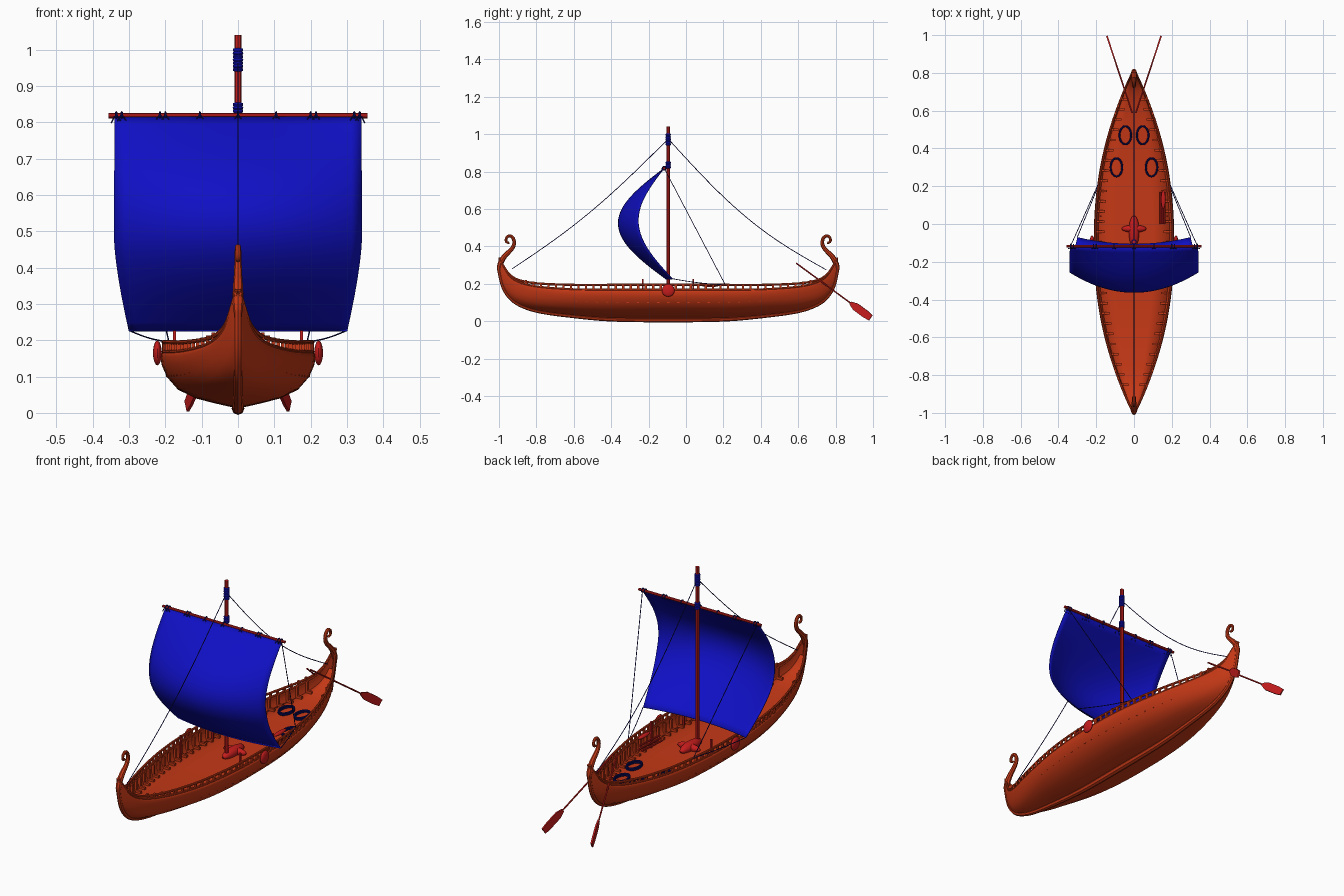
import bpy, bmesh, math
from mathutils import Vector, Matrix

if "Cube" in bpy.data.objects:
    bpy.data.objects.remove(bpy.data.objects["Cube"])

MID = -0.095      # hull centre and mast position along y
END = 0.905       # half length of hull


def material(name, rgb):
    m = bpy.data.materials.new(name)
    m.diffuse_color = (*rgb, 1)
    m.use_nodes = True
    m.node_tree.nodes["Principled BSDF"].inputs["Base Color"].default_value = (*rgb, 1)
    return m


WOOD = material("hull_wood", (0.56, 0.04, 0.008))
RED = material("red_wood", (0.56, 0.012, 0.012))
BLUE = material("sail_blue", (0.005, 0.005, 0.56))
ROPE = material("dark_rope", (0.004, 0.004, 0.13))


def finish(ob, mat, angle=40):
    ob.data.materials.clear()
    ob.data.materials.append(mat)
    bpy.ops.object.select_all(action='DESELECT')
    ob.select_set(True)
    bpy.context.view_layer.objects.active = ob
    if ob.type == 'CURVE':
        bpy.ops.object.convert(target='MESH')
        ob = bpy.context.object
    bpy.ops.object.shade_smooth_by_angle(angle=math.radians(angle))
    return ob


def from_bmesh(name, bm, mat):
    me = bpy.data.meshes.new(name)
    bm.to_mesh(me)
    bm.free()
    ob = bpy.data.objects.new(name, me)
    bpy.context.collection.objects.link(ob)
    return finish(ob, mat)


def sheet(name, rows, mat, thickness):
    bm = bmesh.new()
    grid = [[bm.verts.new(p) for p in row] for row in rows]
    for a, b in zip(grid, grid[1:]):
        for i in range(len(a) - 1):
            bm.faces.new((a[i], a[i + 1], b[i + 1], b[i]))
    ob = from_bmesh(name, bm, mat)
    mod = ob.modifiers.new("thickness", 'SOLIDIFY')
    mod.thickness, mod.offset = thickness, 0
    return ob


def tubes(name, paths, radius, mat, cyclic=False, radii=None):
    cu = bpy.data.curves.new(name, 'CURVE')
    cu.dimensions = '3D'
    cu.bevel_depth, cu.bevel_resolution, cu.use_fill_caps = radius, 2, True
    for path in paths:
        sp = cu.splines.new('NURBS')
        sp.points.add(len(path) - 1)
        for i, p in enumerate(path):
            sp.points[i].co = (*p, 1)
            sp.points[i].radius = radii[i] if radii else 1
        sp.order_u = min(4, len(path))
        sp.resolution_u = 4
        sp.use_cyclic_u, sp.use_endpoint_u = cyclic, not cyclic
    ob = bpy.data.objects.new(name, cu)
    bpy.context.collection.objects.link(ob)
    return finish(ob, mat)


def boxes(name, items, mat):
    bm = bmesh.new()
    for centre, half in items:
        bmesh.ops.create_cube(bm, size=2, matrix=Matrix.Translation(centre) @ Matrix.Diagonal((*half, 1)))
    return from_bmesh(name, bm, mat)


def balls(name, items, mat):
    bm = bmesh.new()
    for centre, half in items:
        bmesh.ops.create_uvsphere(bm, u_segments=20, v_segments=12, radius=1,
                                  matrix=Matrix.Translation(centre) @ Matrix.Diagonal((*half, 1)))
    return from_bmesh(name, bm, mat)


def ring(centre, rx, ry, plane="xy", n=12):
    out = []
    for i in range(n):
        a = math.tau * i / n
        c, s = rx * math.cos(a), ry * math.sin(a)
        out.append(Vector(centre) + Vector((c, s, 0) if plane == "xy" else (0, c, s)))
    return out


# Hull lines: distance from centre, keel height, sheer height
LINES = [(0, 0, .168), (.3, .002, .168), (.5, .018, .17), (.7, .045, .185),
         (.8, .08, .21), (.85, .12, .245), (.885, .18, .3), (END, .27, .34)]


def line(u, col):
    u = min(abs(u), END)
    slope = lambda i: 0 if i == 0 else ((LINES[min(i + 1, 7)][col] - LINES[i - 1][col])
                                        / (LINES[min(i + 1, 7)][0] - LINES[i - 1][0]))
    i = max(k for k in range(7) if LINES[k][0] <= u)
    a, b = LINES[i], LINES[i + 1]
    h = b[0] - a[0]
    t = (u - a[0]) / h
    return (a[col] * (1 + 2 * t) * (1 - t) ** 2 + b[col] * t * t * (3 - 2 * t)
            + h * (slope(i) * t * (1 - t) ** 2 + slope(i + 1) * t * t * (t - 1)))


def keel(u): return line(u, 1)
def sheer(u): return line(u, 2)
def beam(u): return 0.004 + 0.205 * (1 - min(1, abs(u) / END) ** 2.2)
def deck(u): return keel(u) + 0.6 * (sheer(u) - keel(u))


SECTION = [(0, .1), (.12, .13), (.3, .18), (.55, .26), (.78, .4),
           (.92, .6), (.99, .8), (1, .92), (.98, 1)]
both = [(-x, f) for x, f in SECTION[:0:-1]] + SECTION
stations = [END * math.sin(math.pi * i / 64) for i in range(-32, 33)]

sheet("hull", [[(x * beam(u), MID + u, keel(u) + f * (sheer(u) - keel(u))) for x, f in both]
               for u in stations], WOOD, 0.008)
sheet("deck", [[(x * 0.92 * beam(u), MID + u, deck(u)) for x in (-1, -.5, 0, .5, 1)]
               for u in stations if abs(u) < 0.88], WOOD, 0.006)

# Keel running into a curled post at each end
CURL = [(.903, .29), (.89, .33), (.865, .36), (.835, .385), (.82, .415), (.828, .45),
        (.852, .462), (.872, .44), (.866, .418), (.85, .42)]
side = [(u, keel(u) + 0.012) for u in stations if 0 < u < 0.904] + CURL
half_radii = [0.018 - 0.007 * u / END for u, z in side[:-10]] + [0.015, .015, .013, .011, .01, .009, .008, .007, .007, .006]
path = [(0, MID - u, z) for u, z in side[::-1]] + [(0, MID + u, z) for u, z in side]
tubes("keel_and_posts", [path], 1, WOOD, radii=half_radii[::-1] + half_radii)

# Gunwale, upper rail, balusters and inner knees
def edge(sign, lift, limit):
    return [(sign * beam(u) * 0.98, MID + u, sheer(u) + lift * (1 - (u / END) ** 4))
            for u in stations if abs(u) < limit]


tubes("gunwale", [edge(s, 0, END) for s in (-1, 1)], 0.006, WOOD)
tubes("upper_rail", [edge(s, 0.027, 0.89) for s in (-1, 1)], 0.006, WOOD)
posts, knees = [], []
for s in (-1, 1):
    for i in range(-19, 20):
        u = i * 0.04
        posts.append(((s * beam(u) * 0.98, MID + u, sheer(u) + 0.012), (0.005, 0.006, 0.013)))
    for i in range(-14, 15):
        u, w = i * 0.054, beam(i * 0.054)
        knees.append(((s * (w * 0.96 - 0.009), MID + u, deck(u) + 0.03), (0.006, 0.006, 0.032)))
        knees.append(((s * (w * 0.92 - 0.02), MID + u, deck(u) + 0.008), (0.015, 0.006, 0.007)))
boxes("rail_balusters", posts, WOOD)
boxes("knees", knees, WOOD)
boxes("belaying_posts", [((s * 0.175, y, 0.165), (0.004, 0.004, 0.062))
                         for s in (-1, 1) for y in (-0.23, 0.04)], RED)

# Mast, its step, yard and side bosses
tubes("mast", [[(0, MID, 0.1), (0, MID, 1.04)]], 0.01, RED)
balls("mast_step", [((0, -0.04, 0.115), (0.028, 0.085, 0.026)),
                    ((0, -0.025, 0.115), (0.066, 0.02, 0.02))], RED)
YARD = Vector((0, -0.117, 0.818))
tubes("yard", [[YARD + Vector((s * 0.357, 0, 0)) for s in (-1, 1)]], 0.007, RED)
balls("side_bosses", [((s * 0.222, MID, 0.165), (0.012, 0.034, 0.034)) for s in (-1, 1)], RED)
tubes("mast_wraps", [ring((0, MID, z0 + i * 0.009), 0.01, 0.01)
                     for z0, n in ((0.822, 4), (0.945, 7)) for i in range(n)], 0.005, BLUE, True)

# Sail billowing forward, foot corners drawn aft
def sail_point(i, j):
    a, v = i / 12, j / 24
    half = 0.34 - 0.04 * max(0, 1 - v / 0.42) ** 1.4
    foot = (1 - v) * (0.012 + 0.035 * a * a)
    return (a * half, -0.118 + foot - (0.25 - 0.09 * a * a) * math.sin(math.pi * v), 0.225 + 0.592 * v)


sheet("sail", [[sail_point(i, j) for i in range(-12, 13)] for j in range(25)], BLUE, 0.004)

# Lashings along the yard
loops, tails = [], []
for x in (-.335, -.32, -.215, -.2, -.105, 0, .105, .2, .215, .32, .335):
    p = YARD + Vector((x, 0, 0))
    loops.append(ring(p, 0.01, 0.01, "yz"))
    for s in (-1, 1):
        tails.append([p + Vector((0, -0.01, 0.004)), p + Vector((s * 0.008, -0.014, -0.006)),
                      p + Vector((s * 0.014, -0.012, -0.02))])
tubes("yard_lashings", loops, 0.003, ROPE, True)
tubes("lashing_tails", tails, 0.002, ROPE)

# Rigging: stays, braces and sheets
def sagging(a, b, sag):
    a, b = Vector(a), Vector(b)
    return [a.lerp(b, i / 8) - Vector((0, 0, sag * math.sin(math.pi * i / 8))) for i in range(9)]


lines = [sagging((0, MID, 0.975), (0, -0.93, 0.28), 0.045), sagging((0, MID, 0.975), (0, 0.75, 0.275), 0.075)]
for s in (-1, 1):
    lines.append(sagging((s * 0.335, -0.115, 0.815), (s * 0.19, 0.21, 0.195), 0.0))
    lines.append(sagging((s * 0.3, -0.07, 0.227), (s * 0.19, 0.2, 0.195), 0.005))
tubes("rigging", lines, 0.002, ROPE)

# Rope coils on deck
coils = [ring((s * x, y, deck(y - MID) + 0.008 + 0.008 * k), 0.032, 0.05)
         for s in (-1, 1) for x, y in ((0.046, 0.47), (0.093, 0.3)) for k in (0, 1)]
tubes("rope_coils", coils, 0.005, ROPE, True)

# Stowed oars along one side
tubes("stowed_oars", [[(0.14 + 0.007 * i, 0.0, 0.12 + 0.012 * (i % 3)), (0.14 + 0.007 * i, 0.17, 0.13 + 0.012 * (i % 3))]
                      for i in range(4)], 0.005, RED)
balls("stowed_blade", [((0.155, 0.13, 0.192), (0.012, 0.05, 0.009))], RED)

# Steering oars trailing over the stern
for s, label in ((1, "left"), (-1, "right")):
    top, tip = Vector((s * 0.01, 0.59, 0.31)), Vector((s * 0.14, 0.985, 0.02))
    d = (tip - top).normalized()
    tubes(label + "_steering_oar_shaft", [[top, tip - d * 0.08]], 0.004, RED)
    bm = bmesh.new()
    bmesh.ops.create_cube(bm, size=2)
    bmesh.ops.subdivide_edges(bm, edges=bm.edges[:], cuts=3, use_grid_fill=True)
    for v in bm.verts:
        taper = 0.35 if v.co.y < -0.9 else 0.8 if v.co.y > 0.9 else 1
        v.co = Vector((v.co.x * 0.004, v.co.y * 0.07, v.co.z * 0.021 * taper))
    bm.transform(Matrix.Translation(tip - d * 0.067) @ d.to_track_quat('Y', 'Z').to_matrix().to_4x4())
    from_bmesh(label + "_steering_oar_blade", bm, RED)
